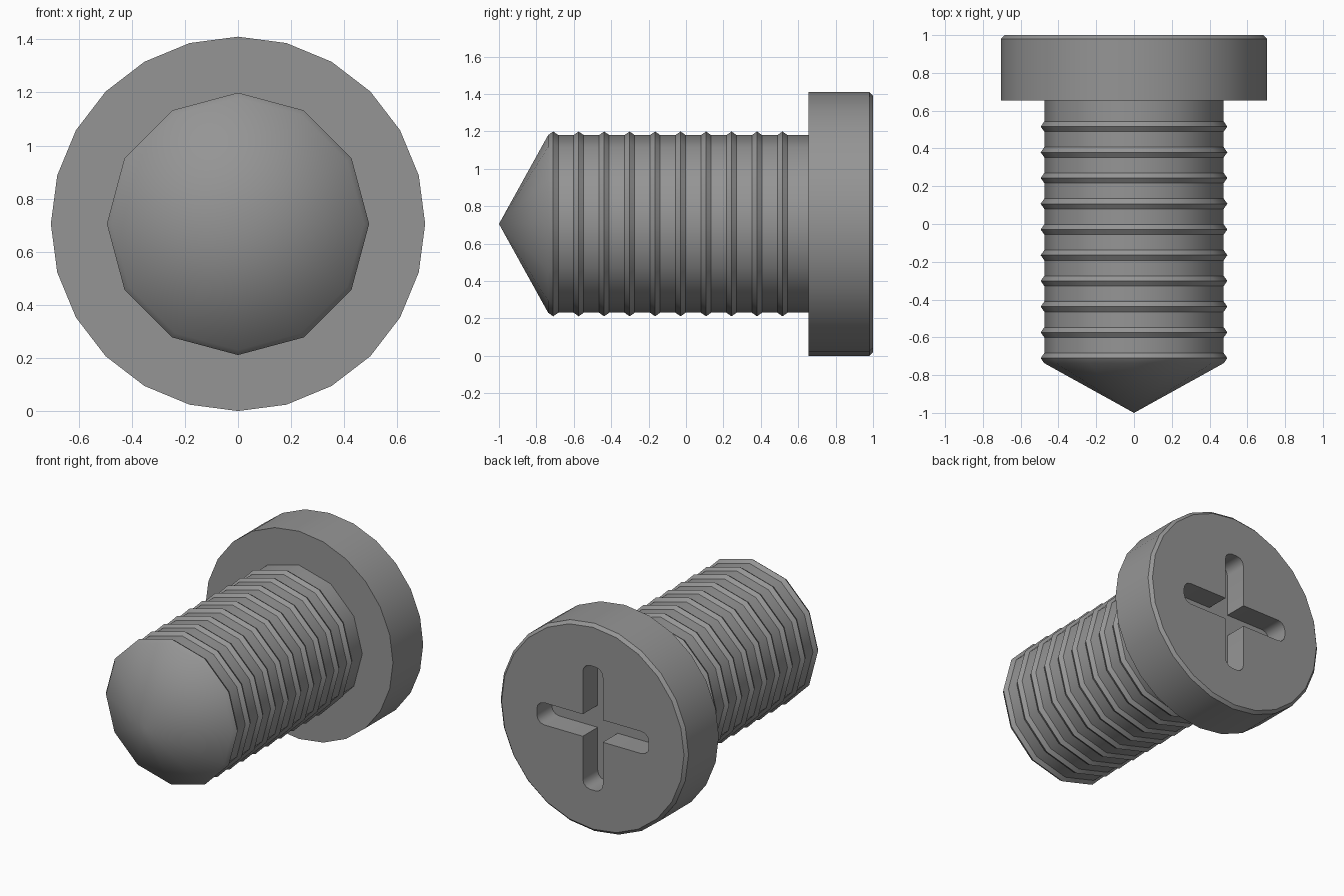
import bpy, bmesh, math

if "Cube" in bpy.data.objects:
    bpy.data.objects.remove(bpy.data.objects["Cube"])

CZ = 0.705  # height of the screw axis

steel = bpy.data.materials.new("grey steel")
steel.diffuse_color = (0.30, 0.30, 0.30, 1)
steel.use_nodes = True
steel.node_tree.nodes["Principled BSDF"].inputs["Base Color"].default_value = steel.diffuse_color


def add_object(name, bm):
    bmesh.ops.recalc_face_normals(bm, faces=bm.faces)
    mesh = bpy.data.meshes.new(name)
    bm.to_mesh(mesh)
    bm.free()
    mesh.materials.append(steel)
    obj = bpy.data.objects.new(name, mesh)
    bpy.context.collection.objects.link(obj)
    return obj


def lathe(name, profile, sides):
    """Turn (y, radius) pairs round the screw axis, a corner at the top."""
    bm = bmesh.new()
    rings = []
    for y, r in profile:
        if r == 0:
            rings.append([bm.verts.new((0, y, CZ))] * sides)
        else:
            rings.append([bm.verts.new((r * math.sin(2 * math.pi * i / sides), y,
                                        CZ + r * math.cos(2 * math.pi * i / sides)))
                          for i in range(sides)])
    for a, b in zip(rings, rings[1:]):
        for i in range(sides):
            j = (i + 1) % sides
            bm.faces.new(list(dict.fromkeys((a[i], a[j], b[j], b[i]))))
    for ring, (y, r) in ((rings[0], profile[0]), (rings[-1], profile[-1])):
        if r > 0:
            bm.faces.new(ring)
    return add_object(name, bm)


def smooth(obj, degrees):
    bpy.ops.object.select_all(action='DESELECT')
    obj.select_set(True)
    bpy.context.view_layer.objects.active = obj
    bpy.ops.object.shade_smooth_by_angle(angle=math.radians(degrees))


# Shank: pointed tip and ten evenly spaced ridges
root, crest, half = 0.475, 0.494, 0.027
profile = [(-1.0, 0)]
for i in range(10):
    y = -0.71 + 0.1362 * i
    profile += [(y - half, root), (y, crest), (y + half, root)]
profile.append((0.67, root))
shank = lathe("threaded_shank", profile, 12)
smooth(shank, 31)

# Head: chamfered disc
head = lathe("screw_head", [(0.655, 0.705), (0.98, 0.705), (1.0, 0.685)], 24)

# Cross recess cutter: four arms with rounded ends
W, L, R, DEPTH = 0.075, 0.42, 0.055, 0.16
arm = [(W, W)]
for k in range(4):
    t = math.pi / 2 * k / 3
    arm.append((W - R + R * math.cos(t), L - R + R * math.sin(t)))
for k in range(4):
    t = math.pi / 2 * (1 + k / 3)
    arm.append((-W + R + R * math.cos(t), L - R + R * math.sin(t)))
bm = bmesh.new()
outline = []
for q in range(4):
    c, s = math.cos(q * math.pi / 2), math.sin(q * math.pi / 2)
    outline += [bm.verts.new((x * c - z * s, 1.0 - DEPTH, CZ + x * s + z * c))
                for x, z in arm]
base = bm.faces.new(outline)
out = bmesh.ops.extrude_face_region(bm, geom=[base])
for v in out["geom"]:
    if isinstance(v, bmesh.types.BMVert):
        v.co.y += DEPTH + 0.1
cutter = add_object("recess_cutter", bm)
cutter.hide_render = True

# Cut the recess into the head
mod = head.modifiers.new("recess", 'BOOLEAN')
mod.operation = 'DIFFERENCE'
mod.solver = 'EXACT'
mod.object = cutter
bpy.context.view_layer.update()
head.data = bpy.data.meshes.new_from_object(
    head.evaluated_get(bpy.context.evaluated_depsgraph_get()))
head.modifiers.clear()
bpy.data.objects.remove(cutter)
smooth(head, 31)
